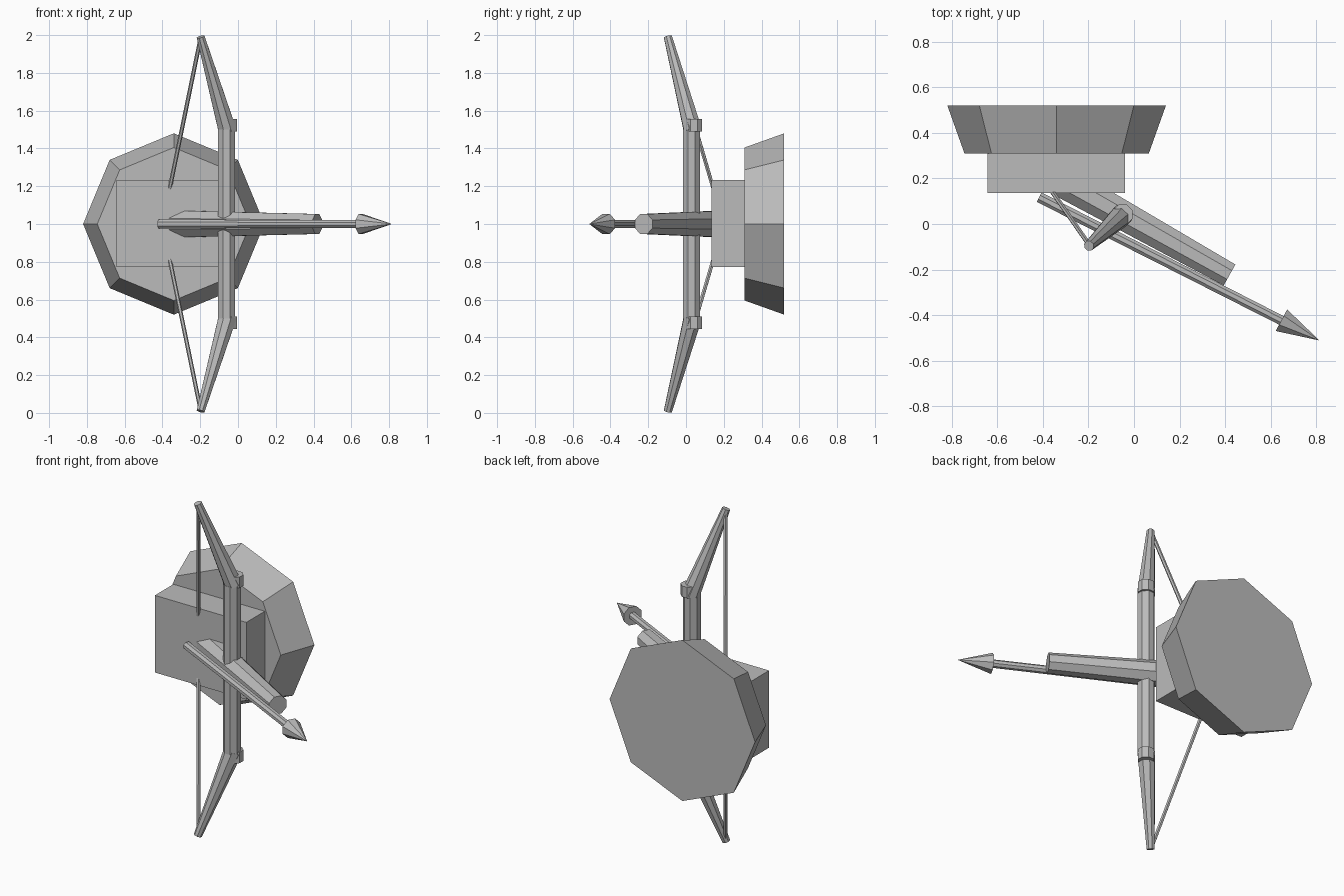
import bpy
import math
from mathutils import Vector, Matrix

cube = bpy.data.objects.get("Cube")
if cube:
    bpy.data.objects.remove(cube, do_unlink=True)

grey = bpy.data.materials.new("stone grey")
grey.use_nodes = True
grey.diffuse_color = (0.5, 0.5, 0.5, 1)
grey.node_tree.nodes["Principled BSDF"].inputs["Base Color"].default_value = (0.5, 0.5, 0.5, 1)


def finish(name):
    obj = bpy.context.object
    obj.name = obj.data.name = name
    obj.data.materials.append(grey)
    return obj


def rod(name, start, end, r1, r2, sides=8):
    """Tapered prism between two points, with a flat side facing up."""
    a, b = Vector(start), Vector(end)
    axis = (b - a).normalized()
    bpy.ops.mesh.primitive_cone_add(vertices=sides, radius1=r1, radius2=r2, depth=(b - a).length)
    obj = finish(name)
    # Frame with local z along the rod and local y as close to up as possible
    up = Vector((0, 1, 0)) if abs(axis.z) > 0.8 else Vector((0, 0, 1))
    side = up.cross(axis).normalized()
    frame = Matrix((side, axis.cross(side), axis)).transposed()
    turn = Matrix.Rotation(math.pi / sides, 3, "Z")
    obj.data.transform(Matrix.Translation((a + b) / 2) @ (frame @ turn).to_4x4())
    return obj


# Wall mount: octagonal plate with corners on its axes, and a block in front
bpy.ops.mesh.primitive_cone_add(vertices=8, radius1=0.48, radius2=0.405, depth=0.21,
                                location=(-0.34, 0.415, 1), rotation=(math.pi / 2, 0, 0))
finish("back_plate")
bpy.ops.mesh.primitive_cube_add(size=1, location=(-0.342, 0.224, 1.003))
finish("mount_block").scale = (0.603, 0.176, 0.46)

# Stock and arrow
rod("stock", (-0.33, 0.196, 1), (0.42, -0.224, 1), 0.077, 0.057)
rod("arrow_shaft", (-0.417, 0.118, 1), (0.66, -0.43, 1), 0.025, 0.023)
rod("arrow_head", (0.648, -0.423, 1), (0.815, -0.512, 1), 0.058, 0)

# Bow: straight grip, with mirrored limbs, joint bands and strings
rod("bow_grip", (-0.06, 0.03, 0.5), (-0.06, 0.03, 1.5), 0.049, 0.049)
for word, s in (("upper", 1), ("lower", -1)):
    tip = (-0.198, -0.096, 1 + s * 0.991)
    rod(word + "_limb", (-0.056, 0.036, 1 + s * 0.495), tip, 0.051, 0.023)
    rod(word + "_joint_band", (-0.05, 0.042, 1 + s * 0.49), (-0.05, 0.042, 1 + s * 0.555),
        0.047, 0.047)
    rod(word + "_string", (-0.198, -0.09, 1 + s * 0.985), (-0.4, 0.2, 1), 0.011, 0.011, 6)
